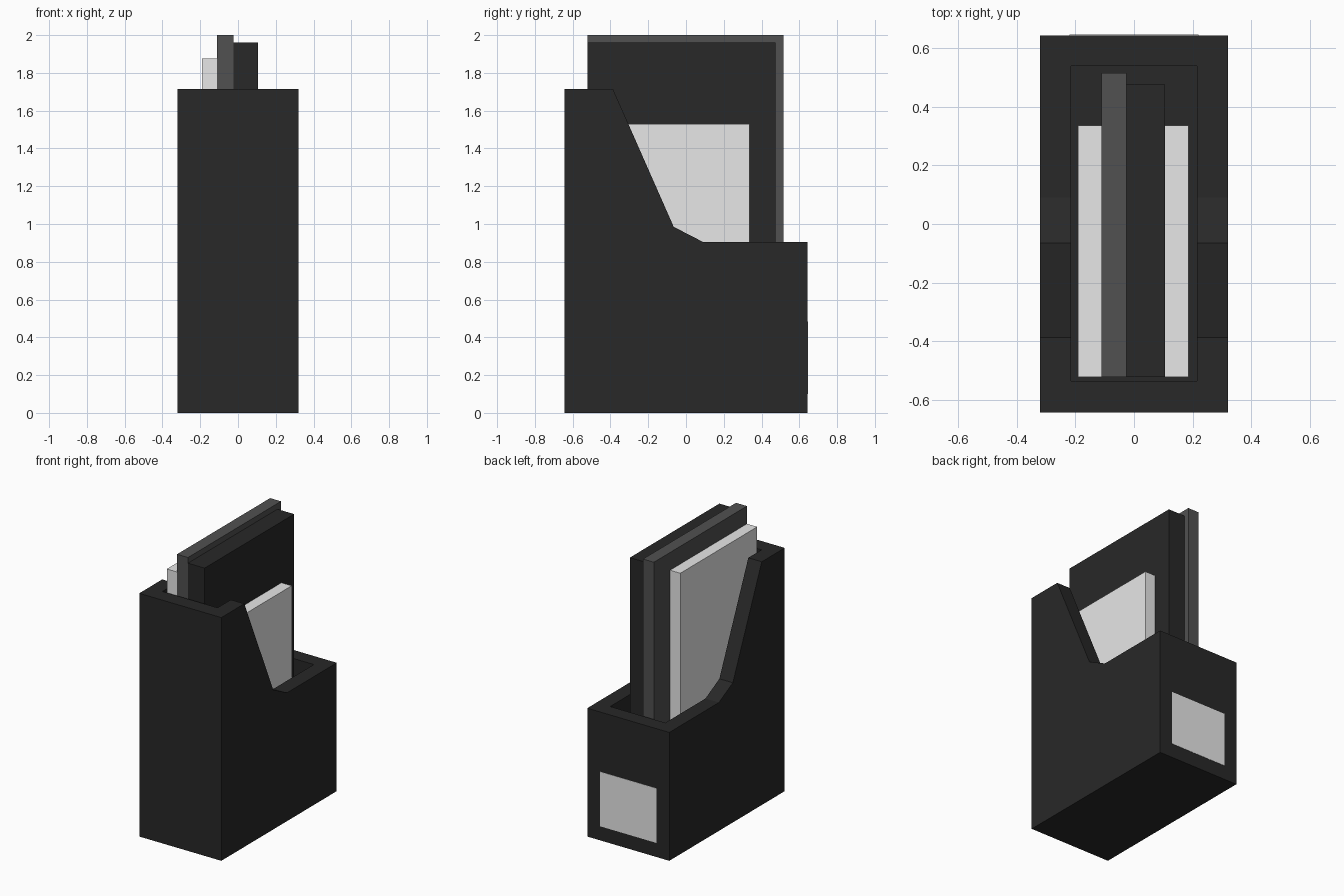
import bpy
import bmesh

cube = bpy.data.objects.get("Cube")
if cube:
    bpy.data.objects.remove(cube, do_unlink=True)


def make_material(name, value):
    mat = bpy.data.materials.new(name)
    mat.use_nodes = True
    color = (value, value, value, 1.0)
    mat.diffuse_color = color
    bsdf = mat.node_tree.nodes["Principled BSDF"]
    bsdf.inputs["Base Color"].default_value = color
    return mat


black = make_material("black", 0.021)
grey = make_material("dark grey", 0.082)
white = make_material("off white", 0.8)


def add_prism(name, profile, x0, x1, mat):
    """Extrude a (y, z) outline along x, from x0 to x1."""
    bm = bmesh.new()
    face = bm.faces.new([bm.verts.new((x0, y, z)) for y, z in profile])
    ext = bmesh.ops.extrude_face_region(bm, geom=[face])
    moved = [v for v in ext["geom"] if isinstance(v, bmesh.types.BMVert)]
    bmesh.ops.translate(bm, vec=(x1 - x0, 0, 0), verts=moved)
    bmesh.ops.recalc_face_normals(bm, faces=bm.faces)
    mesh = bpy.data.meshes.new(name)
    bm.to_mesh(mesh)
    bm.free()
    mesh.materials.append(mat)
    obj = bpy.data.objects.new(name, mesh)
    bpy.context.collection.objects.link(obj)
    return obj


def add_box(name, x, y, z, mat):
    outline = [(y[0], z[0]), (y[1], z[0]), (y[1], z[1]), (y[0], z[1])]
    return add_prism(name, outline, x[0], x[1], mat)


# Holder: sloped side outline, hollowed from above
HALF_W, HALF_D, FLOOR = 0.32, 0.643, 0.107
side_outline = [
    (-HALF_D, 0), (HALF_D, 0), (HALF_D, 0.905), (0.09, 0.905),
    (-0.065, 0.985), (-0.387, 1.715), (-HALF_D, 1.715),
]
holder = add_prism("file_holder", side_outline, -HALF_W, HALF_W, black)
cutter = add_box("cavity_cutter", (-0.215, 0.215), (-0.535, 0.538), (FLOOR, 2.2), black)
cutter.hide_render = True
cutter.hide_set(True)
cut = holder.modifiers.new("cavity", "BOOLEAN")
cut.operation = "DIFFERENCE"
cut.solver = "EXACT"
cut.object = cutter

# Apply the cut and drop the cutter
bpy.context.view_layer.objects.active = holder
bpy.ops.object.modifier_apply(modifier=cut.name)
bpy.data.objects.remove(cutter, do_unlink=True)

# Books standing side by side: left edge, right edge, back edge, top, colour
books = [
    ("white_book_right", -0.19, -0.11, 0.335, 1.875, white),
    ("grey_book", -0.11, -0.025, 0.515, 2.0, grey),
    ("black_book", -0.025, 0.105, 0.475, 1.96, black),
    ("white_book_left", 0.105, 0.185, 0.335, 1.53, white),
]
for name, x0, x1, back, top, mat in books:
    add_box(name, (x0, x1), (-0.522, back), (FLOOR, top), mat)

# Blank label on the low end
add_box("label", (-0.22, 0.22), (HALF_D - 0.002, HALF_D + 0.002), (0.1, 0.485), white)
